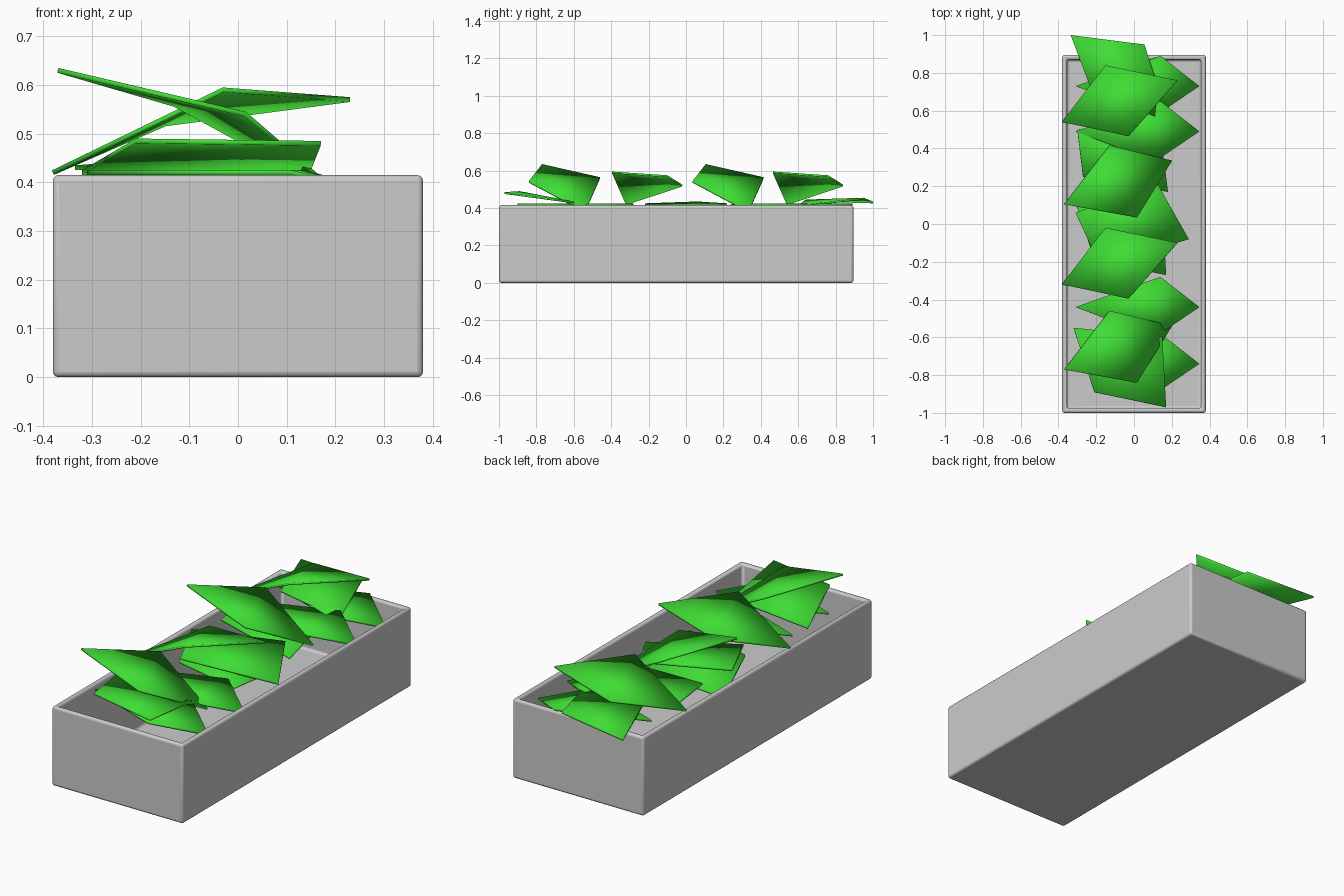
import bpy, bmesh
from mathutils import Vector

if "Cube" in bpy.data.objects:
    bpy.data.objects.remove(bpy.data.objects["Cube"])

green = bpy.data.materials.new("leaf_green")
green.diffuse_color = (0.05, 0.72, 0.035, 1)
green.use_nodes = True
green.node_tree.nodes["Principled BSDF"].inputs["Base Color"].default_value = green.diffuse_color


def to_object(name, bm):
    bmesh.ops.recalc_face_normals(bm, faces=bm.faces)
    mesh = bpy.data.meshes.new(name)
    bm.to_mesh(mesh)
    bm.free()
    ob = bpy.data.objects.new(name, mesh)
    bpy.context.collection.objects.link(ob)
    return ob


def smooth(ob, angle):
    bpy.ops.object.select_all(action='DESELECT')
    ob.select_set(True)
    bpy.context.view_layer.objects.active = ob
    bpy.ops.object.shade_smooth_by_angle(angle=angle)


# Hollow planter trough with rounded rim
X, Y0, Y1, H, WALL, FLOOR = 0.38, -1.0, 0.895, 0.415, 0.036, 0.045
bm = bmesh.new()
bmesh.ops.create_cube(bm, size=1)
for v in bm.verts:
    v.co = Vector((v.co.x * 2 * X, v.co.y * (Y1 - Y0) + (Y0 + Y1) / 2, (v.co.z + 0.5) * H))
top = max(bm.faces, key=lambda f: f.calc_center_median().z)
bmesh.ops.inset_region(bm, faces=[top], thickness=WALL)
ext = bmesh.ops.extrude_discrete_faces(bm, faces=[top])
for v in ext["faces"][0].verts:
    v.co.z = FLOOR
box = to_object("planter_box", bm)
bev = box.modifiers.new("bevel", 'BEVEL')
bev.width, bev.segments = 0.012, 3
smooth(box, 0.6)


# Leaf: thin four-cornered blade folded between its 2nd and 4th corners
def leaf(name, corners, dy=0.0, dz=0.0):
    bm = bmesh.new()
    a, b, c, d = [bm.verts.new((x, y + dy, z + dz)) for x, y, z in corners]
    bm.faces.new((a, b, d))
    bm.faces.new((b, c, d))
    ob = to_object(name, bm)
    ob.data.materials.append(green)
    sol = ob.modifiers.new("thickness", 'SOLIDIFY')
    sol.thickness, sol.offset = 0.01, 0
    smooth(ob, 1.0)


rising = [(-.38, -.32, .42), (-.03, -.395, .59), (.23, -.10, .57), (-.15, -.02, .52)]
drooping = [(-.37, -.77, .63), (.015, -.84, .54), (.20, -.54, .38), (-.13, -.46, .56)]
side = [(-.31, 0, .42), (.11, -.16, .42), (.345, 0, .36), (.14, .16, .42)]
end = [(.17, -.97, .48), (.15, -.60, .43), (-.32, -.55, .42), (-.21, -.89, .485)]

# Upper leaves, alternating along the trough
for i, dy in enumerate((0, .86)):
    leaf(f"rising_leaf_{i}", rising, dy)
for i, dy in enumerate((0, .875)):
    leaf(f"drooping_leaf_{i}", drooping, dy)

# Lower leaves reaching the right wall
for i, dy in enumerate((-.74, -.44, .49, .73)):
    leaf(f"side_leaf_{i}", side, dy)

# Lower leaves filling the ends and the middle
leaf("front_leaf", end)
leaf("middle_leaf", end, .70, -.10)
leaf("inner_leaf", [(-.31, .06, .43), (-.18, -.22, .42), (.29, -.08, .36), (.12, .22, .42)])
leaf("rear_inner_leaf", [(-.27, .25, .42), (.18, .17, .37), (.13, .56, .42), (-.30, .50, .42)])
leaf("back_leaf", [(-.335, 1.0, .43), (-.20, .64, .44), (.17, .60, .41), (.055, .95, .45)])
